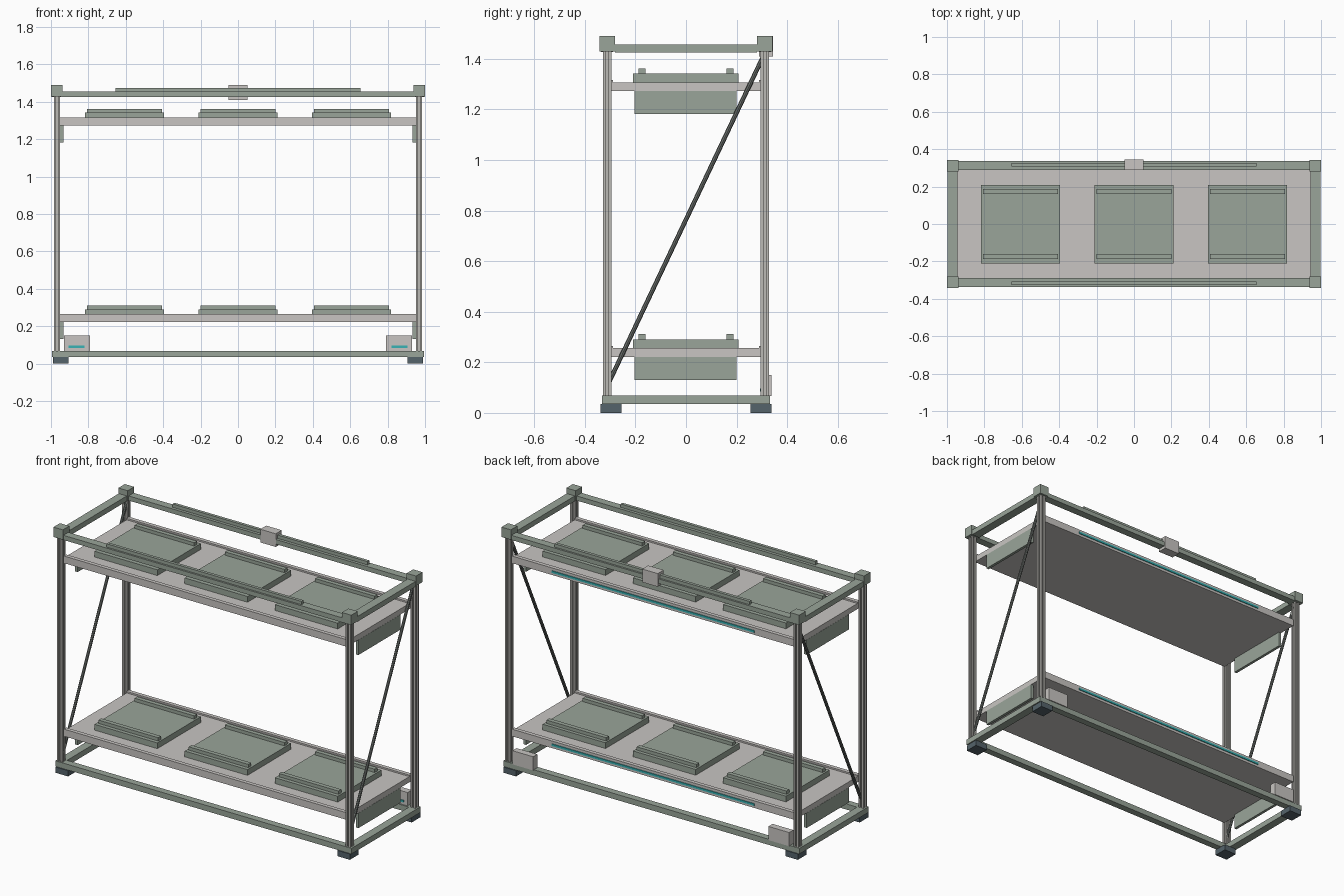
import bpy, bmesh
from mathutils import Vector

if "Cube" in bpy.data.objects:
    bpy.data.objects.remove(bpy.data.objects["Cube"], do_unlink=True)


def material(name, rgb):
    m = bpy.data.materials.new(name)
    m.use_nodes = True
    m.diffuse_color = (*rgb, 1)
    m.node_tree.nodes["Principled BSDF"].inputs["Base Color"].default_value = (*rgb, 1)
    return m


SAGE = material("sage green", (0.32, 0.375, 0.32))
BEIGE = material("warm light grey", (0.58, 0.56, 0.54))
METAL = material("post metal", (0.50, 0.49, 0.46))
DARK = material("dark brace", (0.15, 0.165, 0.155))
SLATE = material("slate rubber", (0.09, 0.125, 0.145))
CYAN = material("cyan light", (0.04, 0.45, 0.46))


def finish(bm, name, mat):
    bmesh.ops.recalc_face_normals(bm, faces=bm.faces)
    mesh = bpy.data.meshes.new(name)
    bm.to_mesh(mesh)
    bm.free()
    mesh.materials.append(mat)
    obj = bpy.data.objects.new(name, mesh)
    bpy.context.collection.objects.link(obj)
    return obj


def box(name, mat, x, y, z):
    """Box from (low, high) pairs on each axis."""
    bm = bmesh.new()
    bmesh.ops.create_cube(bm, size=1)
    for v in bm.verts:
        v.co = [(a + b) / 2 + c * (b - a) for c, (a, b) in zip(v.co, (x, y, z))]
    return finish(bm, name, mat)


def flip(span, s):
    return tuple(sorted((span[0] * s, span[1] * s)))


def slotted_post(name, cx, cy, z0, z1):
    """Square extrusion with a slot along each side."""
    h, s, d = 0.017, 0.006, 0.009
    side = [(h, -h), (h, -s), (h - d, -s), (h - d, s), (h, s)]
    outline = []
    for _ in range(4):
        outline += side
        side = [(-b, a) for a, b in side]
    bm = bmesh.new()
    face = bm.faces.new([bm.verts.new((cx + a, cy + b, z0)) for a, b in outline])
    top = bmesh.ops.extrude_face_region(bm, geom=[face])["geom"]
    for v in top:
        if isinstance(v, bmesh.types.BMVert):
            v.co.z = z1
    return finish(bm, name, METAL)


def rod(name, mat, a, b, r):
    a, b = Vector(a), Vector(b)
    bm = bmesh.new()
    bmesh.ops.create_cone(bm, cap_ends=True, segments=8, radius1=r, radius2=r,
                          depth=(b - a).length)
    obj = finish(bm, name, mat)
    obj.location = (a + b) / 2
    obj.rotation_euler = (b - a).to_track_quat("Z", "Y").to_euler()
    return obj


SIDES = (("left", 1), ("right", -1))
ENDS = (("front", -1), ("back", 1))

# Corner posts, feet and top caps
for sn, sx in SIDES:
    for en, sy in ENDS:
        tag = f"{en}_{sn}"
        slotted_post("post_" + tag, sx * 0.968, sy * 0.312, 0.035, 1.435)
        box("foot_" + tag, SLATE, flip((0.905, 0.988), sx), flip((0.255, 0.338), sy), (0, 0.035))
        box("corner_cap_" + tag, SAGE, flip((0.937, 1.0), sx), flip((0.28, 0.342), sy), (1.43, 1.49))

# Long rails with raised bars
for en, sy in ENDS:
    box(f"top_rail_{en}", SAGE, (-0.94, 0.94), flip((0.289, 0.337), sy), (1.427, 1.455))
    box(f"raised_bar_{en}", SAGE, (-0.655, 0.655), flip((0.307, 0.326), sy), (1.455, 1.475))
    box(f"bottom_rail_{en}", SAGE, (-0.995, 0.995), flip((0.29, 0.332), sy), (0.035, 0.069))

# End rails, diagonal braces and lamp boxes
for sn, sx in SIDES:
    box(f"top_end_rail_{sn}", SAGE, flip((0.943, 0.997), sx), (-0.28, 0.28), (1.425, 1.457))
    box(f"bottom_end_rail_{sn}", SAGE, flip((0.945, 0.995), sx), (-0.29, 0.29), (0.035, 0.069))
    rod(f"brace_{sn}", DARK, (sx * 0.961, -0.305, 0.12), (sx * 0.961, 0.303, 1.405), 0.009)
    box(f"lamp_box_{sn}", BEIGE, flip((0.79, 0.93), sx), (0.298, 0.338), (0.067, 0.15))
    box(f"lamp_strip_{sn}", CYAN, flip((0.82, 0.905), sx), (0.293, 0.298), (0.085, 0.097))

# Control block on the back top rail
box("control_block", BEIGE, (-0.052, 0.052), (0.288, 0.345), (1.41, 1.49))

# Two shelves with their rims, trays and end plates
for level, z in (("lower", 0.222), ("upper", 1.273)):
    box(f"{level}_shelf", BEIGE, (-0.95, 0.95), (-0.29, 0.29), (z, z + 0.034))
    for en, sy in ENDS:
        box(f"{level}_shelf_rim_{en}", BEIGE, (-0.951, 0.951),
            flip((0.288, 0.312), sy), (z, z + 0.043))
    box(f"{level}_light_strip", CYAN, (-0.68, 0.68), (0.312, 0.317), (z + 0.015, z + 0.027))
    for i in (-1, 0, 1):
        cx = i * 0.606
        n = i + 2
        box(f"{level}_tray_{n}", SAGE, (cx - 0.211, cx + 0.211), (-0.21, 0.208),
            (z + 0.034, z + 0.069))
        for en, sy in ENDS:
            box(f"{level}_tray_{n}_strip_{en}", SAGE, (cx - 0.2, cx + 0.2),
                flip((0.16, 0.187), sy), (z + 0.069, z + 0.089))
    for sn, sx in SIDES:
        box(f"{level}_end_plate_{sn}", SAGE, flip((0.934, 0.951), sx),
            (-0.204, 0.2), (z - 0.091, z))
